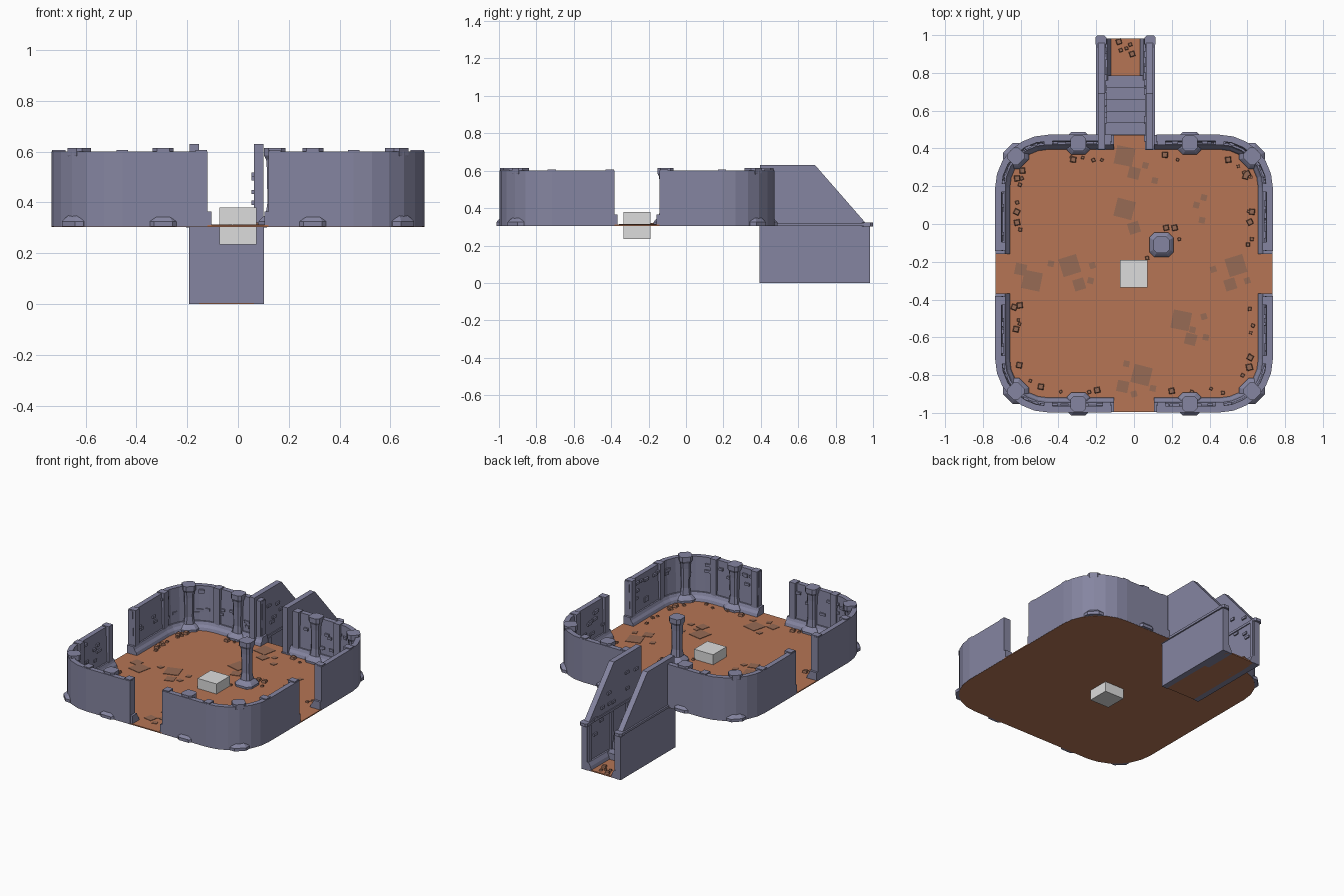
import bpy, bmesh, math, random
from mathutils import Matrix, Vector

if "Cube" in bpy.data.objects:
    bpy.data.objects.remove(bpy.data.objects["Cube"])

random.seed(4)
CY = -0.2625            # room centre in y
H, R = 0.735, 0.28      # room half size and corner radius
Z0 = 0.305              # underside of room floor
FLOOR = 0.311
CX = -0.045             # stairway centre in x


def mat(name, rgb):
    m = bpy.data.materials.new(name)
    m.diffuse_color = (*rgb, 1)
    m.use_nodes = True
    m.node_tree.nodes["Principled BSDF"].inputs["Base Color"].default_value = m.diffuse_color
    return m


STONE = mat("slate stone", (0.235, 0.235, 0.355))
EARTH = mat("orange earth", (0.465, 0.178, 0.091))
TILE = mat("worn brown tile", (0.31, 0.145, 0.09))
GREY = mat("light grey", (0.72, 0.72, 0.72))


def finish(name, bm, m):
    bmesh.ops.recalc_face_normals(bm, faces=bm.faces)
    me = bpy.data.meshes.new(name)
    bm.to_mesh(me)
    bm.free()
    me.materials.append(m)
    ob = bpy.data.objects.new(name, me)
    bpy.context.collection.objects.link(ob)
    return ob


def box(bm, c, size, rot=0.0, top=1.0):
    """Box centred on c; top scales the upper face."""
    g = bmesh.ops.create_cube(bm, size=1)
    for v in g["verts"]:
        if v.co.z > 0:
            v.co.x *= top
            v.co.y *= top
    bmesh.ops.transform(bm, verts=g["verts"], matrix=Matrix.Translation(c)
                        @ Matrix.Rotation(rot, 4, 'Z') @ Matrix.Diagonal((*size, 1)))


def span(bm, lo, hi):
    lo, hi = Vector(lo), Vector(hi)
    box(bm, (lo + hi) / 2, hi - lo)


def loft(bm, rings):
    vs = [[bm.verts.new(p) for p in r] for r in rings]
    n = len(vs[0])
    for a, b in zip(vs, vs[1:]):
        for i in range(n):
            bm.faces.new((a[i], a[(i + 1) % n], b[(i + 1) % n], b[i]))
    bm.faces.new(vs[0])
    bm.faces.new(vs[-1])


def prism_x(bm, yz, x0, x1):
    loft(bm, [[(x, y, z) for y, z in yz] for x in (x0, x1)])


def quarter(d, a, segs=6):
    """Plan of a quarter of the room wall, inset by d, ending a from the axes."""
    k = H - R
    arc = [(k + (R - d) * math.sin(t), k + (R - d) * math.cos(t))
           for t in (math.pi / 2 * i / segs for i in range(segs + 1))]
    return [(a, H - d)] + arc + [(H - d, a)]


def frame(s, d):
    """Point at distance s along the quarter wall, inset d, with tangent angle."""
    k, la = H - R, R * math.pi / 2
    if s < k:
        return s, H - d, 0.0
    if s < k + la:
        t = (s - k) / R
        return k + (R - d) * math.sin(t), k + (R - d) * math.cos(t), -t
    return H - d, k - (s - k - la), -math.pi / 2


def pillar(bm, x, y, rot, sections):
    """Chamfered square column from (half width, z) sections."""
    rings = []
    for w, z in sections:
        c = w * 0.6
        pts = [(w, -c), (w, c), (c, w), (-c, w), (-w, c), (-w, -c), (-c, -w), (c, -w)]
        cr, sr = math.cos(rot), math.sin(rot)
        rings.append([(x + px * cr - py * sr, y + px * sr + py * cr, z) for px, py in pts])
    loft(bm, rings)


COLUMN = [(0.064, Z0), (0.064, 0.325), (0.052, 0.338), (0.036, 0.352), (0.029, 0.40),
          (0.031, 0.53), (0.034, 0.568), (0.043, 0.585), (0.043, 0.615)]
ENGAGED = [(w * 0.95, z) for w, z in COLUMN]

WALL = [(0.0, Z0), (0.0, 0.6), (0.034, 0.6), (0.042, 0.36), (0.042, Z0)]
PLINTH = [(0.002, Z0), (0.002, 0.365), (0.052, 0.365), (0.06, 0.345), (0.072, 0.33), (0.08, Z0)]
LEN = 2 * (H - R) + R * math.pi / 2

# Room walls, one quarter at a time
for sx, sy, tag in ((1, 1, "back_right"), (-1, 1, "back_left"),
                    (1, -1, "front_right"), (-1, -1, "front_left")):
    def place(x, y):
        return sx * x, CY + sy * y

    for part, section, a in (("wall", WALL, 0.12), ("plinth", PLINTH, 0.105)):
        bm = bmesh.new()
        plans = [quarter(d, a) for d, z in section]
        loft(bm, [[(*place(*plan[i]), z) for plan, (d, z) in zip(plans, section)]
                  for i in range(len(plans[0]))])
        finish(f"{part}_{tag}", bm, STONE)

    # flat pilaster strips and raised bricks on the inner face
    bm = bmesh.new()
    for s in (0.145, 0.455, LEN - 0.455, LEN - 0.145):
        x, y, r = frame(s, 0.029)
        box(bm, (*place(x, y), 0.456), (0.045, 0.052, 0.302), r * sx * sy)
    for i in range(22):
        s = random.uniform(0.17, LEN - 0.17)
        x, y, r = frame(s, 0.041)
        box(bm, (*place(x, y), random.uniform(0.39, 0.57)),
            (random.uniform(0.025, 0.045), 0.014, 0.017), r * sx * sy)
    finish(f"wall_details_{tag}", bm, STONE)

    # engaged columns
    bm = bmesh.new()
    pillar(bm, *place(0.295, 0.69), 0, ENGAGED)
    pillar(bm, *place(0.625, 0.622), math.pi / 4, ENGAGED)
    finish(f"wall_columns_{tag}", bm, STONE)

# Free standing column
bm = bmesh.new()
pillar(bm, 0.145, -0.11, 0, COLUMN)
finish("free_column", bm, STONE)

# Room floor
q = quarter(0.001, 0.1)
outline = (q + [(x, -y) for x, y in reversed(q)]
           + [(-x, -y) for x, y in q] + [(-x, y) for x, y in reversed(q)])
bm = bmesh.new()
loft(bm, [[(x, CY + y, z) for x, y in outline] for z in (Z0 - 0.001, FLOOR)])
finish("room_floor", bm, EARTH)

# Worn tiles let into the floor, in clusters of falling size
bm = bmesh.new()
clusters = [(-0.34, -0.22), (-0.54, -0.30), (0.54, -0.22), (0.25, -0.51),
            (0.04, -0.80), (-0.05, 0.36), (-0.05, 0.08)]
medium = [(0, -0.02), (0, 0.27), (-0.29, -0.32), (0.51, -0.32), (0.30, -0.61),
          (-0.06, -0.86), (-0.60, -0.24)]
small = [(-0.23, -0.30), (-0.22, -0.22), (-0.44, -0.21), (0.60, -0.30), (0.42, -0.24),
         (0.33, 0.10), (0.37, 0.14), (0.36, 0.02), (0.37, -0.49), (0.31, -0.56),
         (0.38, -0.60), (0.0, -0.90), (0.10, -0.87), (-0.04, -0.74), (0.06, 0.31), (0.11, 0.23)]
for pts, size in ((clusters, 0.098), (medium, 0.06), (small, 0.032)):
    for x, y in pts:
        box(bm, (x, y, FLOOR), (size, size, 0.006), random.choice((-0.25, -0.2, 0.3)))
finish("floor_tiles", bm, TILE)

# Pebbles along the walls and by the column
bm = bmesh.new()
for sx in (1, -1):
    for sy in (1, -1):
        for i in range(13):
            x, y, r = frame(random.uniform(0.15, LEN - 0.15), random.uniform(0.10, 0.135))
            w = random.choice((0.016, 0.02, 0.032))
            box(bm, (sx * x, CY + sy * y, FLOOR + w * 0.2), (w, w, w * 0.6),
                random.uniform(-0.5, 0.5), 0.75)
for x, y, w in ((0.17, -0.02, 0.03), (0.215, -0.02, 0.032), (0.24, -0.08, 0.018), (0.07, -0.18, 0.02)):
    box(bm, (x, y, FLOOR + w * 0.2), (w, w, w * 0.6), 0.2, 0.75)
for x, y, w in ((-0.08, 0.965, 0.03), (-0.02, 0.95, 0.02), (-0.07, 0.92, 0.02),
                (-0.01, 0.90, 0.03), (-0.04, 0.93, 0.018)):
    box(bm, (x, y, 0.008 + w * 0.2), (w, w, w * 0.6), 0.3, 0.75)
finish("pebbles", bm, TILE)

# Stairway sides: lower panel, coping, sloped parapet, end knob, inner plinth
for s, tag in ((-1, "left"), (1, "right")):
    def sx_(d):
        return CX + s * d
    bm = bmesh.new()
    prism_x(bm, [(0.392, 0), (0.985, 0), (0.985, 0.31), (0.392, 0.31)], sx_(0.108), sx_(0.148))
    prism_x(bm, [(0.395, 0.31), (0.395, 0.63), (0.69, 0.63), (0.965, 0.315)], sx_(0.108), sx_(0.146))
    finish(f"stair_wall_{tag}", bm, STONE)

    bm = bmesh.new()
    prism_x(bm, [(0.392, 0.304), (0.985, 0.304), (0.985, 0.32), (0.392, 0.32)], sx_(0.102), sx_(0.157))
    pillar(bm, sx_(0.13), 0.97, 0, [(0.029, 0.302), (0.029, 0.322)])
    finish(f"stair_coping_{tag}", bm, STONE)

    bm = bmesh.new()
    loft(bm, [[(sx_(0.11), y, 0), (sx_(0.074), y, 0), (sx_(0.082), y, 0.03), (sx_(0.096), y, 0.055),
               (sx_(0.11), y, 0.055)] for y in (0.76, 0.983)])
    for y in (0.55, 0.72, 0.965):       # inner pilasters
        span(bm, (sx_(0.105) - 0.008, y - 0.014, 0.02), (sx_(0.105) + 0.008, y + 0.014, 0.304))
    for i in range(10):                 # raised bricks
        y = random.uniform(0.45, 0.93)
        zmax = min(0.58, 0.31 + (0.96 - y) * 0.9)
        box(bm, (sx_(0.106), y, random.uniform(zmax - 0.2, zmax)), (0.014, 0.035, 0.017))
    finish(f"stair_wall_details_{tag}", bm, STONE)

# Steps
N = 6
steps = [(0.394, 0.004), (0.394, Z0 - 0.002), (0.475, Z0 - 0.002)]
for i in range(1, N):
    y = 0.475 + 0.31 * (i - 1) / (N - 1)
    z = Z0 * (1 - i / N)
    steps += [(y, z), (y + 0.31 / (N - 1), z)]
steps.append((0.785, 0.004))
bm = bmesh.new()
prism_x(bm, steps, CX - 0.11, CX + 0.11)
finish("steps", bm, STONE)

# Lower landing floor
bm = bmesh.new()
span(bm, (CX - 0.108, 0.396, 0), (CX + 0.108, 0.983, 0.008))
finish("landing_floor", bm, EARTH)

# Grey block set through the floor
bm = bmesh.new()
span(bm, (-0.073, -0.335, 0.235), (0.072, -0.19, 0.38))
finish("grey_block", bm, GREY)
